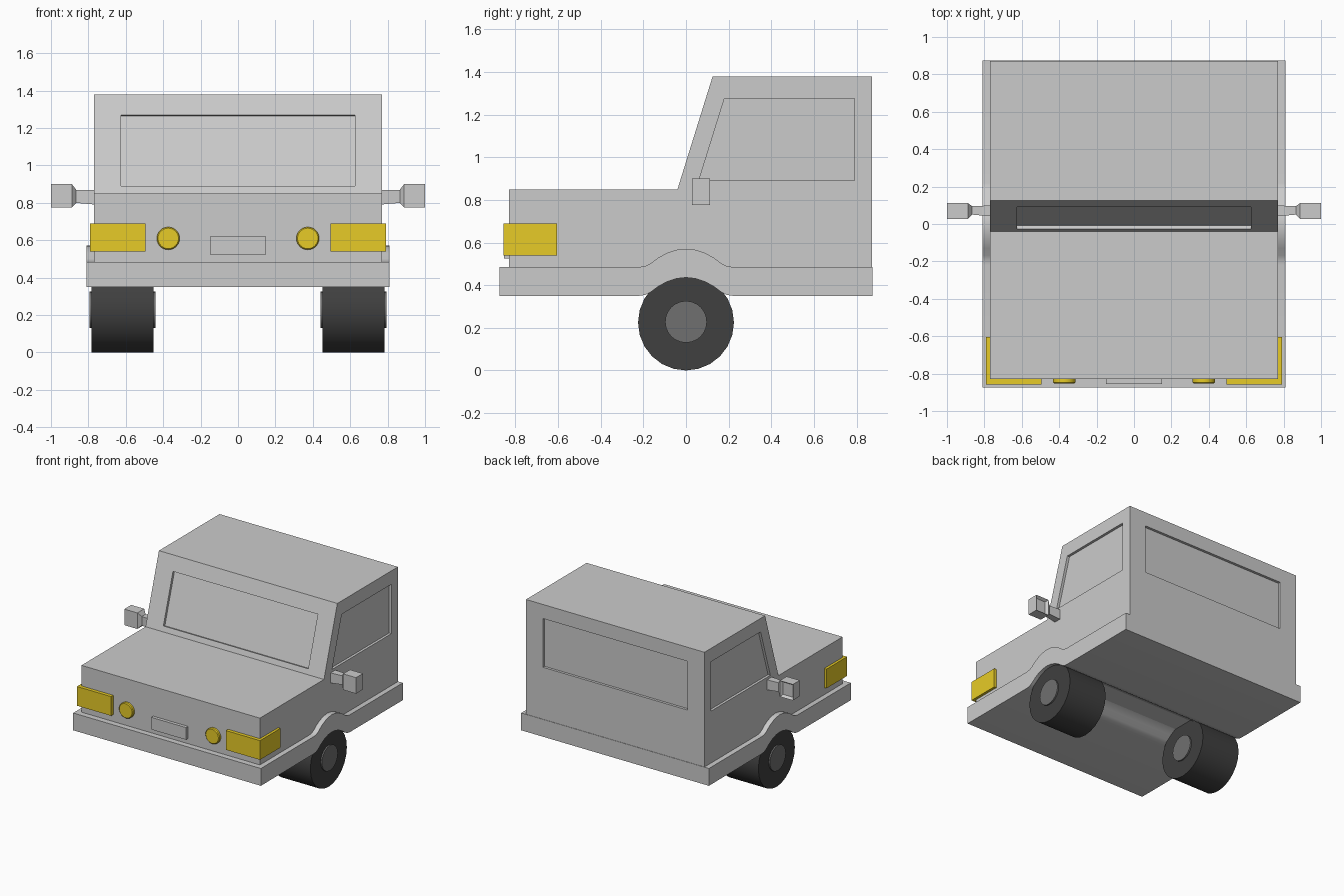
import bpy, bmesh, math
from mathutils import Matrix

if "Cube" in bpy.data.objects:
    bpy.data.objects.remove(bpy.data.objects["Cube"])


def material(name, rgb):
    m = bpy.data.materials.new(name)
    m.diffuse_color = (*rgb, 1)
    m.use_nodes = True
    m.node_tree.nodes["Principled BSDF"].inputs["Base Color"].default_value = m.diffuse_color
    return m


YELLOW = material("amber_lamp", (0.8, 0.6, 0.02))
RUBBER = material("rubber", (0.05, 0.05, 0.05))
STEEL = material("steel", (0.16, 0.16, 0.16))


def finish(name, bm, mat=None, smooth=False):
    bmesh.ops.recalc_face_normals(bm, faces=bm.faces)
    me = bpy.data.meshes.new(name)
    bm.to_mesh(me)
    bm.free()
    ob = bpy.data.objects.new(name, me)
    bpy.context.collection.objects.link(ob)
    if mat:
        me.materials.append(mat)
    if smooth:
        bpy.ops.object.select_all(action='DESELECT')
        ob.select_set(True)
        bpy.context.view_layer.objects.active = ob
        bpy.ops.object.shade_smooth_by_angle(angle=math.radians(35))
    return ob


def prism(name, profile, x0, x1, smooth=False):
    """Extrude a (y, z) profile along x."""
    bm = bmesh.new()
    face = bm.faces.new([bm.verts.new((x0, y, z)) for y, z in profile])
    ext = bmesh.ops.extrude_face_region(bm, geom=[face])
    verts = [g for g in ext["geom"] if isinstance(g, bmesh.types.BMVert)]
    bmesh.ops.translate(bm, verts=verts, vec=(x1 - x0, 0, 0))
    return finish(name, bm, None, smooth)


def box(name, x, y, z, mat=None):
    ob = prism(name, [(y[0], z[0]), (y[1], z[0]), (y[1], z[1]), (y[0], z[1])], *x)
    if mat:
        ob.data.materials.append(mat)
    return ob


def cylinder(name, centre, r, depth, axis, segs, mat, bevel=0):
    bm = bmesh.new()
    bmesh.ops.create_cone(bm, cap_ends=True, segments=segs, radius1=r, radius2=r, depth=depth)
    if bevel:
        rims = [e for e in bm.edges if any(len(f.verts) > 4 for f in e.link_faces)]
        bmesh.ops.bevel(bm, geom=rims, offset=bevel, segments=1, affect='EDGES')
    rot = Matrix.Rotation(math.pi / 2, 4, 'Y' if axis == 'X' else 'X')
    bmesh.ops.transform(bm, matrix=Matrix.Translation(centre) @ rot, verts=bm.verts)
    return finish(name, bm, mat, True)


# Cab and bonnet
body = prism("body", [(-0.83, 0.42), (-0.83, 0.85), (-0.04, 0.85), (0.125, 1.38),
                      (0.872, 1.38), (0.872, 0.42)], -0.77, 0.77)

# Window recesses
D = 0.02
side = [(0.06, 0.89), (0.18, 1.275), (0.79, 1.275), (0.79, 0.89)]
slope = math.hypot(0.165, 0.53)
ny, nz = 0.53 / slope, -0.165 / slope
glass = [(-0.04 + 0.165 * (z - 0.85) / 0.53, z) for z in (0.89, 1.27)]
screen = [(y + s * ny, z + s * nz) for (y, z), s in
          ((glass[0], -0.1), (glass[1], -0.1), (glass[1], D), (glass[0], D))]
cutters = [
    prism("right_window_cutter", side, 0.77 - D, 0.9),
    prism("left_window_cutter", side, -0.9, -0.77 + D),
    prism("windscreen_cutter", screen, -0.625, 0.625),
    box("rear_window_cutter", (-0.625, 0.625), (0.872 - D, 1.0), (0.89, 1.27)),
]
bpy.context.view_layer.objects.active = body
for c in cutters:
    c.hide_render = True
    mod = body.modifiers.new("recess", 'BOOLEAN')
    mod.operation, mod.solver, mod.object = 'DIFFERENCE', 'EXACT', c
    bpy.ops.object.modifier_apply(modifier=mod.name)
    bpy.data.objects.remove(c)

# Bumper skirt with raised wheel arch
half = [(-0.22, 0.0), (-0.193, 0.004), (-0.168, 0.016), (-0.13, 0.044),
        (-0.09, 0.066), (-0.045, 0.081)]
arch = half + [(0, 0.086)] + [(-y, h) for y, h in reversed(half)]
top = [(-0.875, 0.485)] + [(y, 0.485 + h) for y, h in arch] + [(0.875, 0.485)]
bottom = [(-0.875, 0.35)] + [(y, 0.35 + h) for y, h in arch] + [(0.875, 0.35)]
prism("skirt", top + bottom[::-1], -0.81, 0.81, smooth=True)

# Grille plate
box("grille_plate", (-0.15, 0.15), (-0.855, -0.82), (0.525, 0.62))


def mirror_arm_and_head(name, s):
    sections = [(0.75, 0.04, 0.10, 0.79, 0.87), (0.865, 0.05, 0.095, 0.80, 0.87),
                (0.888, 0.027, 0.112, 0.775, 0.9), (1.0, 0.027, 0.112, 0.775, 0.9)]
    bm = bmesh.new()
    rings = [[bm.verts.new((s * x, y, z)) for y, z in
              ((y0, z0), (y1, z0), (y1, z1), (y0, z1))]
             for x, y0, y1, z0, z1 in sections]
    for a, b in zip(rings, rings[1:]):
        for i in range(4):
            j = (i + 1) % 4
            f = bm.faces.new((a[i], a[j], b[j], b[i]))
            if b is rings[-1] and i == 1:
                back = f
    bm.faces.new(rings[0])
    bm.faces.new(rings[-1])
    bmesh.ops.recalc_face_normals(bm, faces=bm.faces)
    bmesh.ops.inset_region(bm, faces=[back], thickness=0.02)
    bmesh.ops.translate(bm, verts=back.verts, vec=(0, -0.02, 0))
    finish(name, bm)


# Paired parts
for label, s in (("left", -1), ("right", 1)):
    box(label + "_headlight", sorted((s * 0.495, s * 0.79)), (-0.857, -0.605),
        (0.54, 0.69), YELLOW)
    cylinder(label + "_fog_lamp", (s * 0.373, -0.835, 0.61), 0.061, 0.035, 'Y', 24,
             YELLOW, 0.006)
    mirror_arm_and_head(label + "_wing_mirror", s)
    cylinder(label + "_tyre", (s * 0.617, 0, 0.225), 0.225, 0.33, 'X', 24, RUBBER)
    cylinder(label + "_hub", (s * 0.617, 0, 0.228), 0.098, 0.352, 'X', 24, STEEL)
